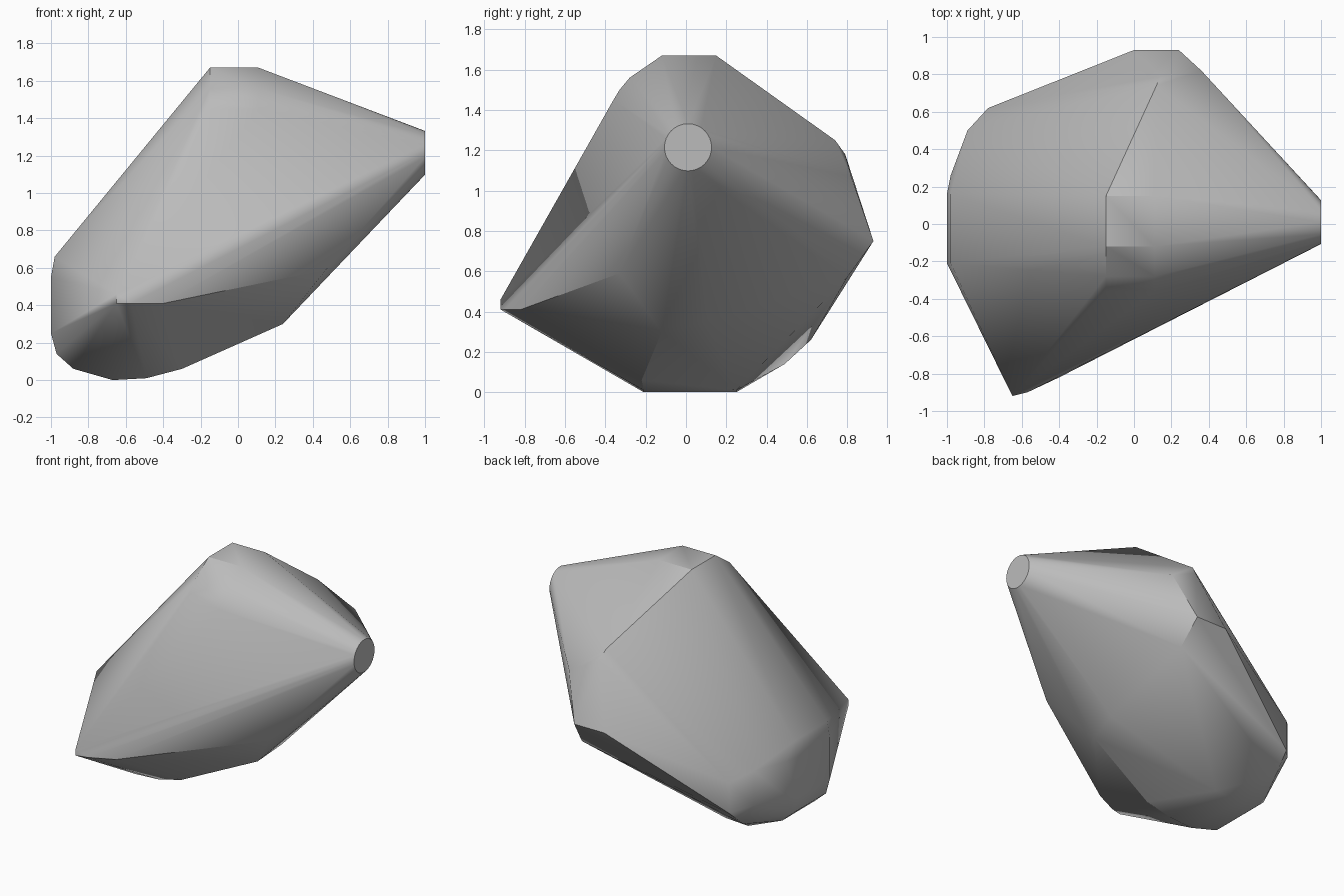
import bpy
import bmesh
import math
from mathutils import Vector

default_cube = bpy.data.objects.get("Cube")
if default_cube:
    bpy.data.objects.remove(default_cube, do_unlink=True)


def make_material(name, level):
    material = bpy.data.materials.new(name)
    material.use_nodes = True
    colour = (level, level, level, 1)
    material.diffuse_color = colour
    material.node_tree.nodes["Principled BSDF"].inputs["Base Color"].default_value = colour
    return material


def along_x(left, right, profile):
    """Sweep a (y, z) profile between two x positions."""
    return [Vector((x, y, z)) for x in (left, right) for y, z in profile]


def along_y(front, back, profile):
    """Sweep an (x, z) profile between two y positions."""
    return [Vector((x, y, z)) for y in (front, back) for x, z in profile]


def upright(bottom, top, outline):
    """Raise an (x, y) outline between two heights."""
    return [Vector((x, y, z)) for z in (bottom, top) for x, y in outline]


def disc_facing_x(centre, radius, segments):
    """Round end cap standing in the YZ plane."""
    points = []
    for step in range(segments):
        angle = math.tau * step / segments
        offset = Vector((0, math.cos(angle), math.sin(angle)))
        points.append(centre + radius * offset)
    return points


def make_hull(name, points, material):
    """Wrap one closed convex skin around all the guide points."""
    mesh = bpy.data.meshes.new(name)
    bm = bmesh.new()
    for point in points:
        bm.verts.new(point)
    result = bmesh.ops.convex_hull(bm, input=bm.verts)
    unused = {item for key in ("geom_interior", "geom_unused")
              for item in result[key] if isinstance(item, bmesh.types.BMVert)}
    bmesh.ops.delete(bm, geom=list(unused), context="VERTS")
    bmesh.ops.dissolve_limit(bm, angle_limit=math.radians(1),
                             verts=bm.verts, edges=bm.edges)
    bmesh.ops.recalc_face_normals(bm, faces=bm.faces)
    bm.to_mesh(mesh)
    bm.free()
    mesh.materials.append(material)
    shell = bpy.data.objects.new(name, mesh)
    bpy.context.collection.objects.link(shell)
    return shell


# Round cap on the side
points = disc_facing_x(Vector((1, .01, 1.215)), .117, 32)

# Flat top block with its rounded front shoulder
points += along_x(-.15, .11, [(.15, 1.67), (-.12, 1.67), (-.28, 1.56),
                              (-.33, 1.5), (-.36, 1.45)])

# Blunt opposite end, rounded underneath
points += along_y(-.21, .16, [(-.98, .66), (-1, .55), (-1, .25),
                              (-.97, .14), (-.88, .06)])
points += upright(.3, .55, [(-.98, .26), (-.89, .5)])
points += upright(.26, .48, [(-.78, .62)])
points += [Vector((-.8, .49, .14))]

# Flat underside
points += along_y(-.21, .25, [(-.67, 0), (-.49, .01)])

# Keel rising from the underside towards the cap
points += [Vector(p) for p in ((-.3, -.22, .06), (.24, -.12, .3),
                               (.28, .1, .35), (.47, -.33, .59))]

# Narrow front tip
points += upright(.41, .46, [(-.65, -.92)])
points += [Vector(p) for p in ((-.57, -.9, .41), (-.4, -.82, .41))]

# Back ridge and its bevelled corners
points += along_x(0, .24, [(.93, .75)])
points += [Vector(p) for p in ((.12, .74, 1.25), (.14, .79, 1.18),
                               (.36, .82, 1.07), (.44, .67, 1.1),
                               (.27, .8, .57))]

body = make_hull("faceted_body", points, make_material("plain grey", .5))

# Soft shading across shallow facets, crisp at the rims
bpy.context.view_layer.objects.active = body
body.select_set(True)
bpy.ops.object.shade_smooth_by_angle(angle=math.radians(30))
